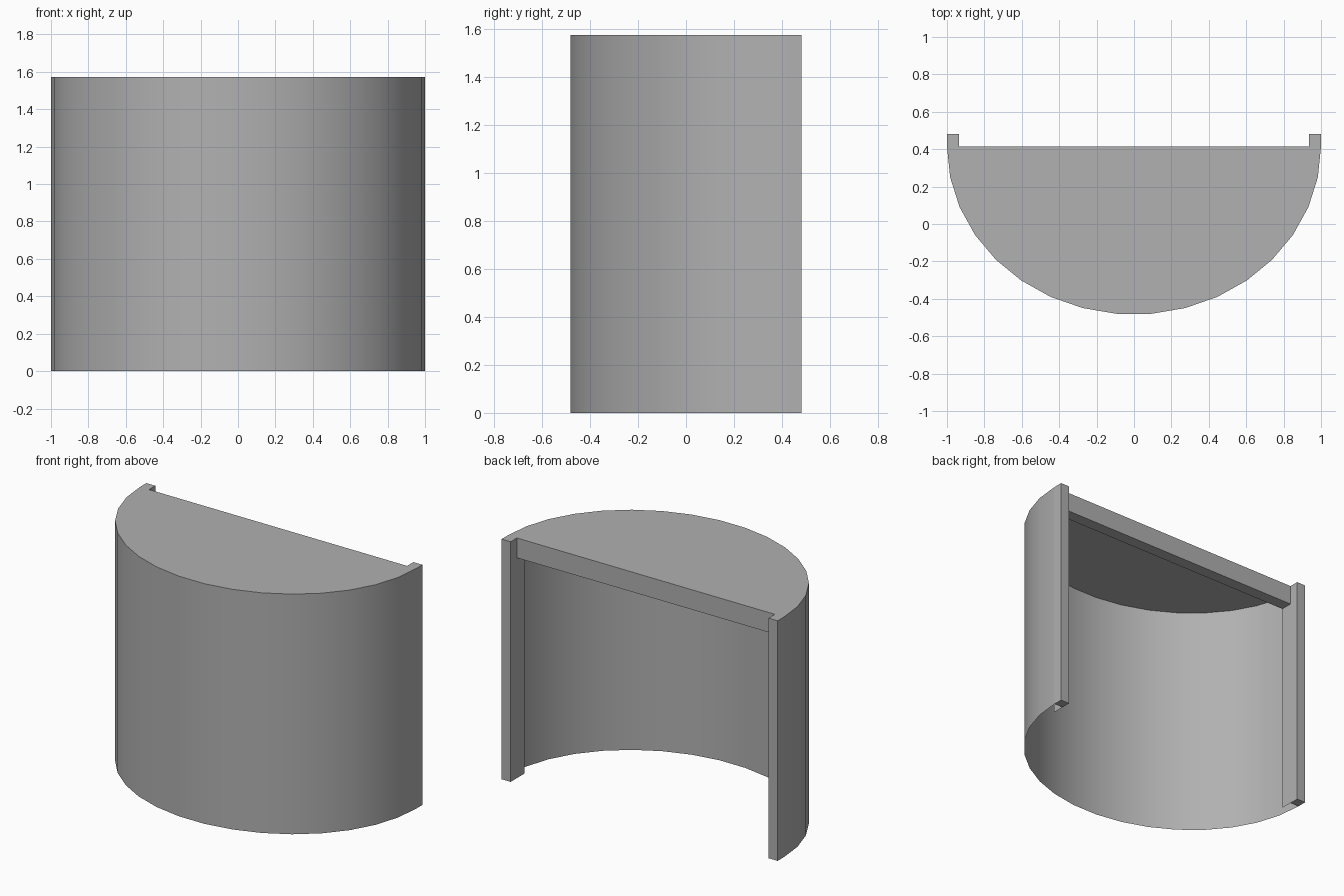
import bpy, bmesh
from math import sin, cos, pi

if "Cube" in bpy.data.objects:
    bpy.data.objects.remove(bpy.data.objects["Cube"])

H = 1.573           # overall height
Y0 = 0.415          # rear edge of the curved shell
YB = 0.48           # rear of the posts
YI = 0.335          # depth of the inner returns
XI = 0.935          # inner side of the posts
SEGS = 17
RY = (Y0 + 0.48) / cos(pi / SEGS / 2)   # depth of the half ellipse

# Mid grey for every part
grey = bpy.data.materials.new("mid_grey")
grey.diffuse_color = (0.44, 0.44, 0.44, 1)
grey.use_nodes = True
grey.node_tree.nodes["Principled BSDF"].inputs["Base Color"].default_value = grey.diffuse_color


def make(name, faces):
    """Build one object from a list of polygons."""
    bm = bmesh.new()
    for f in faces:
        bm.faces.new([bm.verts.new(p) for p in f])
    bmesh.ops.remove_doubles(bm, verts=bm.verts, dist=0.0005)
    mesh = bpy.data.meshes.new(name)
    bm.to_mesh(mesh)
    bm.free()
    mesh.materials.append(grey)
    obj = bpy.data.objects.new(name, mesh)
    bpy.context.collection.objects.link(obj)
    return obj


# Curved wall: thin half ellipse, left to right around the front
arc = [(-cos(pi * i / SEGS), Y0 - RY * sin(pi * i / SEGS)) for i in range(SEGS + 1)]
wall = make("curved_wall", [[(*a, 0), (*b, 0), (*b, H), (*a, H)]
                            for a, b in zip(arc, arc[1:])])
bpy.context.view_layer.objects.active = wall
wall.select_set(True)
bpy.ops.object.shade_smooth_by_angle(angle=0.5)

# Flat top closing the shell
make("top_panel", [[(x, y, H) for x, y in arc]])

# Rail across the rear top edge: face and underside
ZR = H - 0.13
make("rear_rail", [
    [(XI, Y0, ZR), (-XI, Y0, ZR), (-XI, Y0, H), (XI, Y0, H)],
    [(-XI, YI, ZR), (-XI, Y0, ZR), (XI, Y0, ZR), (XI, YI, ZR)],
])

# Rear posts: outer side, back, inner return, top and foot
for side, name in ((1, "right_post"), (-1, "left_post")):
    path = [(side, Y0), (side, YB), (side * XI, YB), (side * XI, YI)]
    faces = [[(*a, 0), (*b, 0), (*b, H), (*a, H)] for a, b in zip(path, path[1:])]
    cap = [(side, Y0), (side, YB), (side * XI, YB), (side * XI, Y0)]
    faces += [[(*p, H) for p in cap], [(*p, 0) for p in reversed(cap)]]
    if side < 0:
        faces = [f[::-1] for f in faces]
    make(name, faces)
